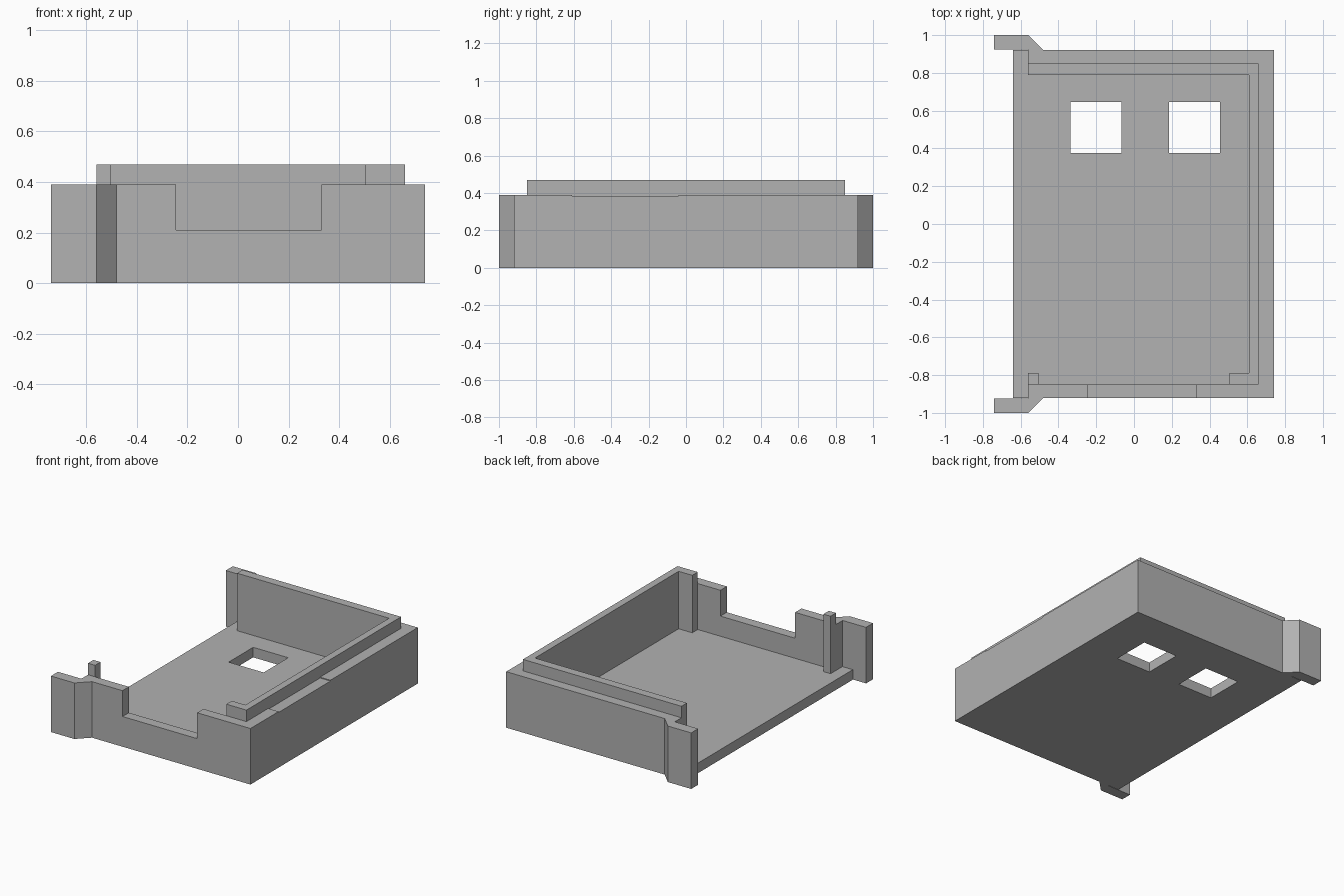
import bpy
import bmesh

if "Cube" in bpy.data.objects:
    bpy.data.objects.remove(bpy.data.objects["Cube"], do_unlink=True)

grey = bpy.data.materials.new("plain grey")
grey.use_nodes = True
grey.diffuse_color = (0.445, 0.445, 0.445, 1)
grey.node_tree.nodes["Principled BSDF"].inputs["Base Color"].default_value = grey.diffuse_color


def prism(name, outline, axis, lo, hi):
    """Extrude a 2D outline along an axis from lo to hi."""
    place = {"x": lambda a, b, c: (c, a, b),
             "y": lambda a, b, c: (a, c, b),
             "z": lambda a, b, c: (a, b, c)}[axis]
    bm = bmesh.new()
    face = bm.faces.new([bm.verts.new(place(a, b, lo)) for a, b in outline])
    out = bmesh.ops.extrude_face_region(bm, geom=[face])
    verts = [v for v in out["geom"] if isinstance(v, bmesh.types.BMVert)]
    bmesh.ops.translate(bm, verts=verts, vec=place(0, 0, hi - lo))
    bmesh.ops.recalc_face_normals(bm, faces=bm.faces)
    mesh = bpy.data.meshes.new(name)
    bm.to_mesh(mesh)
    bm.free()
    mesh.materials.append(grey)
    obj = bpy.data.objects.new(name, mesh)
    bpy.context.collection.objects.link(obj)
    return obj


def box(name, x0, x1, y0, y1, z0, z1):
    return prism(name, [(x0, y0), (x1, y0), (x1, y1), (x0, y1)], "z", z0, z1)


FLOOR, RIM, LIP = 0.07, 0.39, 0.47
END = -0.56      # open end of the walls
SIDE = 0.74      # outer face of the long wall
OUT, STEP, INNER = 0.92, 0.85, 0.79

# Floor with two square openings
floor = box("floor", -0.64, SIDE, -OUT, OUT, 0, FLOOR)
for i, x in enumerate((-0.335, 0.185)):
    cutter = box("opening_cutter", x, x + 0.27, 0.375, 0.645, -0.1, 0.2)
    cutter.hide_render = True
    cutter.hide_set(True)
    cut = floor.modifiers.new("opening", "BOOLEAN")
    cut.operation = "DIFFERENCE"
    cut.solver = "EXACT"
    cut.object = cutter

# Outer walls: back, long side with a shallow dip, front with a wide notch
box("back_wall", END, SIDE, STEP, OUT, FLOOR, RIM)
prism("side_wall", [(-STEP, FLOOR), (STEP, FLOOR), (STEP, RIM), (-0.04, RIM),
                    (-0.04, RIM - 0.006), (-0.61, RIM - 0.006), (-0.61, RIM),
                    (-STEP, RIM)], "x", 0.66, SIDE)
prism("front_wall", [(END, FLOOR), (SIDE, FLOOR), (SIDE, RIM), (0.33, RIM),
                     (0.33, 0.21), (-0.245, 0.21), (-0.245, RIM), (END, RIM)],
      "y", -OUT, -STEP)

# Raised inner lip, wrapping the back, side and front corner
prism("inner_lip", [(END, STEP), (END, INNER), (0.61, INNER), (0.61, -INNER),
                    (0.505, -INNER), (0.505, -STEP), (0.66, -STEP), (0.66, STEP)],
      "z", FLOOR, LIP)
box("front_post", END, -0.505, -STEP, -INNER, FLOOR, LIP)

# Flared ears at the open end
for name, s in (("front_ear", -1), ("back_ear", 1)):
    ear = [(-SIDE, 0.923), (-SIDE, 1), (END, 1), (-0.48, OUT), (END, OUT), (END, 0.923)]
    prism(name, [(x, s * y) for x, y in ear], "z", 0, RIM)
